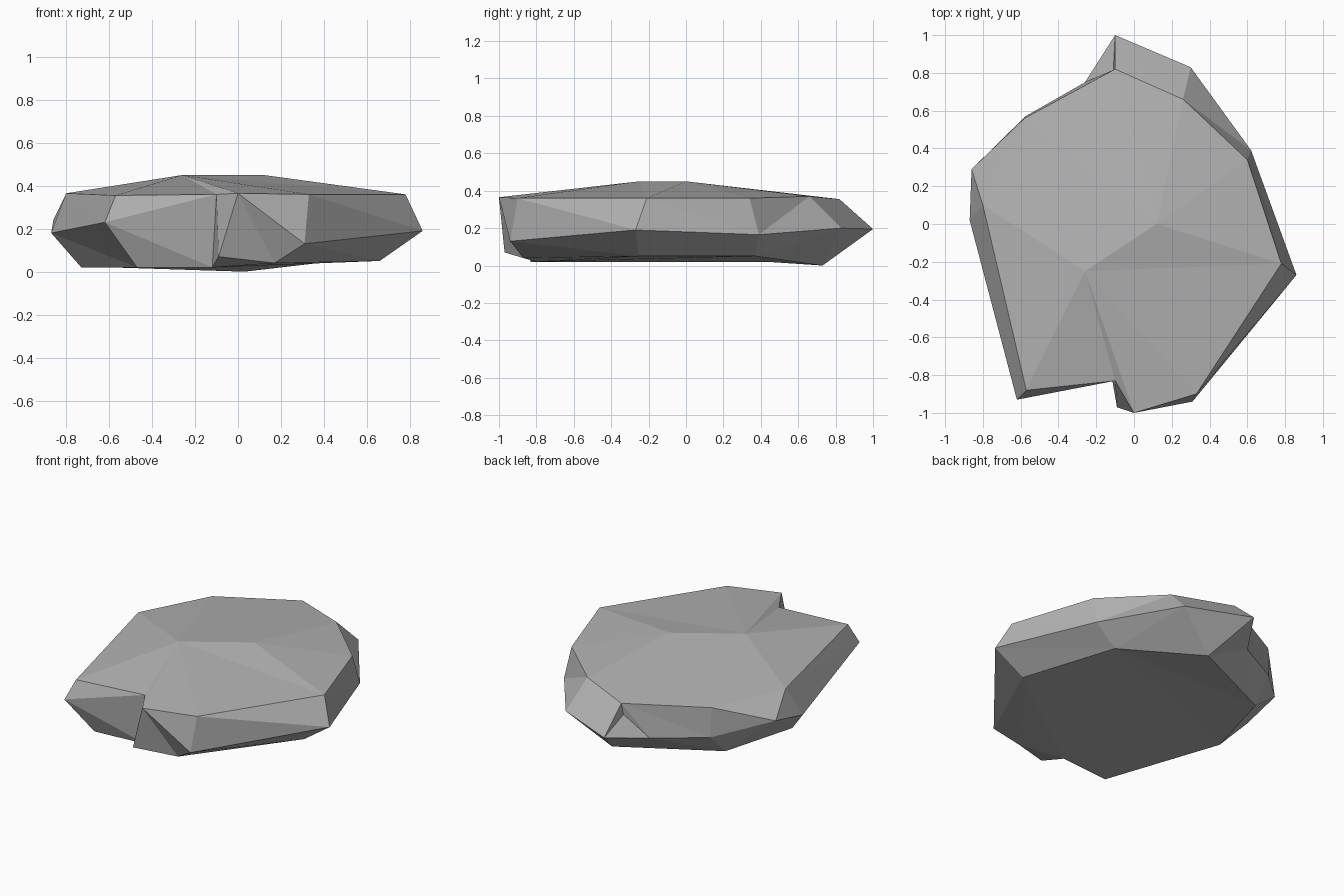
import bpy
import bmesh
from mathutils import Vector

# Remove the default object
default_cube = bpy.data.objects.get("Cube")
if default_cube:
    bpy.data.objects.remove(default_cube, do_unlink=True)


def make_material(name, colour):
    material = bpy.data.materials.new(name)
    material.use_nodes = True
    material.diffuse_color = colour
    shader = next(n for n in material.node_tree.nodes if n.type == "BSDF_PRINCIPLED")
    shader.inputs["Base Color"].default_value = colour
    return material


# Ridge along the crown of the slab
ridge = [Vector((-.26, -.25, .45)), Vector((.12, 0, .45))]

# Corners shared by several stations
notch_top = (-.1, -.83, .36)
front_tip = (0, -1, .365)
back_rim = (-.1, .82, .355)
back_base = (.03, .73, 0)
back_chip = (-.26, .75, .14)
side_rim = (-.8, .1, .365)
side_base = (-.59, .43, .02)

# Stations run counter-clockwise: rim, waist and base corner of each
stations = [
    [(-.57, -.88, .355), (-.62, -.93, .23), (-.47, -.83, .02)],
    [notch_top, notch_top, (-.12, -.8, .02)],
    [front_tip, front_tip, (-.09, -.97, .07)],
    [(.33, -.9, .36), (.31, -.94, .13), (.17, -.87, .04)],
    [(.78, -.21, .36), (.86, -.27, .19), (.66, -.25, .05)],
    [(.6, .34, .36), (.62, .39, .165), (.46, .37, .05)],
    [(.26, .66, .37), (.3, .83, .2), back_base],
    [back_rim, (-.1, 1, .195), back_base],
    [back_rim, (-.11, .81, .28), back_chip],
    [back_rim, back_chip, back_chip],
    [(-.58, .56, .355), (-.575, .57, .16), side_base],
    [side_rim, (-.86, .29, .24), side_base],
    [side_rim, (-.87, .02, .18), (-.73, -.07, .02)],
]
opposite_split = {5}  # stations whose wall creases the other way

bm = bmesh.new()
corners = {}


def corner(point):
    """Return the vertex at a point, making it only once."""
    key = tuple(point)
    if key not in corners:
        corners[key] = bm.verts.new(key)
    return corners[key]


def add_face(*points):
    """Add a face, dropping repeated corners and skipping collapsed ones."""
    unique = list(dict.fromkeys(corner(p) for p in points))
    if len(unique) > 2 and not bm.faces.get(unique):
        bm.faces.new(unique)


def add_wall(upper, next_upper, next_lower, lower, flip):
    """Fill one panel with two flat facets."""
    if flip:
        add_face(upper, lower, next_upper)
        add_face(next_upper, lower, next_lower)
    else:
        add_face(upper, next_lower, next_upper)
        add_face(upper, lower, next_lower)


# Each station climbs to the nearer end of the ridge
for station in stations:
    rim = Vector(station[0])
    station.insert(0, min(ridge, key=lambda end: (end - rim).xy.length))

# Facets of the crown and sides
for index, station in enumerate(stations):
    following = stations[(index + 1) % len(stations)]
    for level in range(len(station) - 1):
        add_wall(station[level], following[level], following[level + 1],
                 station[level + 1], index in opposite_split)

# Underside
add_face(*[station[-1] for station in reversed(stations)])
bmesh.ops.triangulate(bm, faces=[f for f in bm.faces if len(f.verts) > 3])
bmesh.ops.recalc_face_normals(bm, faces=bm.faces)

mesh = bpy.data.meshes.new("rock_slab")
bm.to_mesh(mesh)
bm.free()
mesh.materials.append(make_material("stone_grey", (.45, .45, .45, 1)))
rock = bpy.data.objects.new("rock_slab", mesh)
bpy.context.collection.objects.link(rock)
